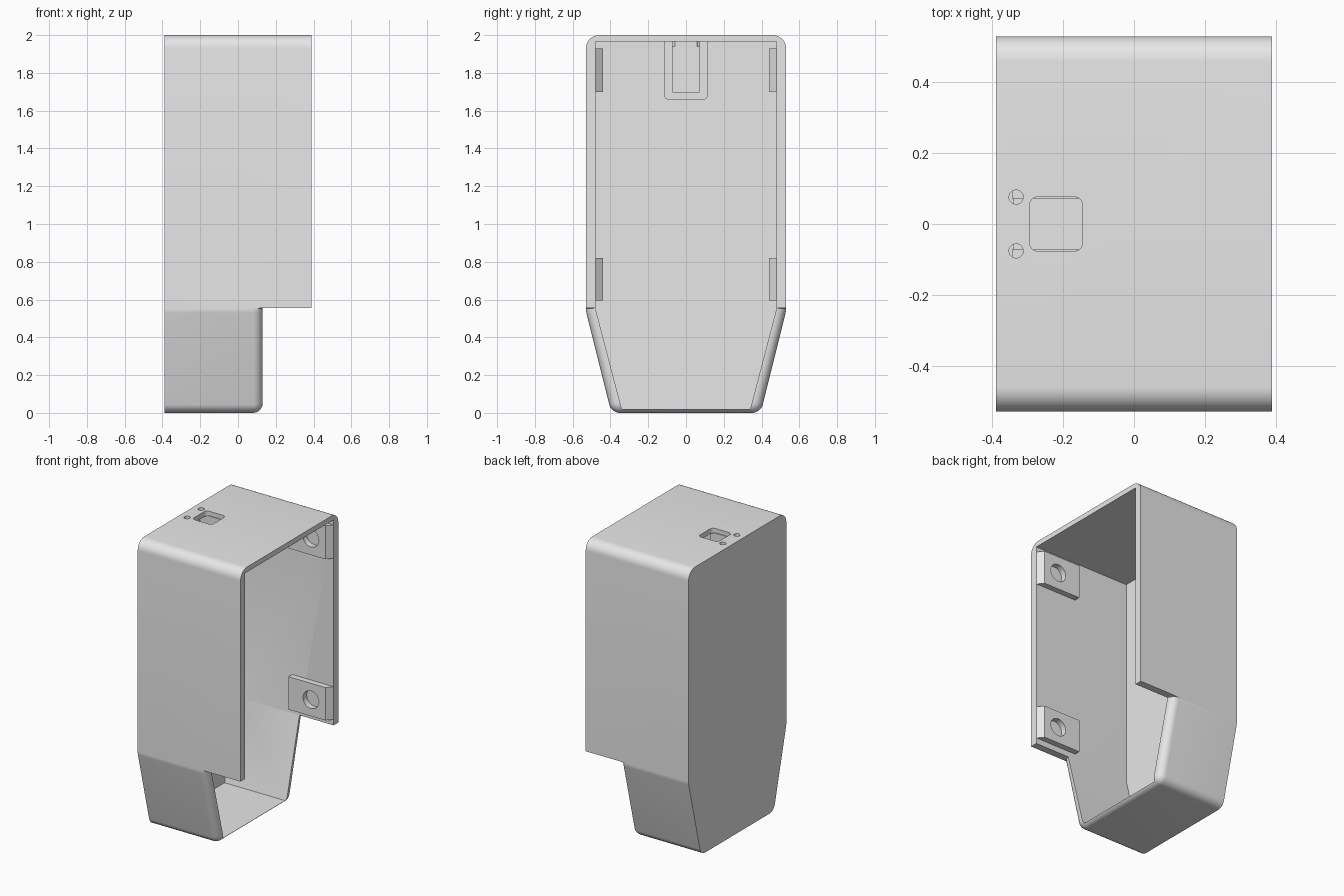
import bpy, bmesh, math
from mathutils import Vector, Matrix

cube = bpy.data.objects.get("Cube")
if cube:
    bpy.data.objects.remove(cube, do_unlink=True)

mat = bpy.data.materials.new("light_grey_plastic")
mat.use_nodes = True
grey = (0.8, 0.8, 0.8, 1)
mat.diffuse_color = grey
mat.node_tree.nodes["Principled BSDF"].inputs["Base Color"].default_value = grey


def rounded(corners, steps=8):
    """Round each (a, b, radius) corner of a closed profile."""
    out = []
    for i, (a, b, r) in enumerate(corners):
        p = Vector((a, b))
        if r == 0:
            out.append(p)
            continue
        u = (Vector(corners[i - 1][:2]) - p).normalized()
        v = (Vector(corners[(i + 1) % len(corners)][:2]) - p).normalized()
        half = u.angle(v) / 2
        centre = p + (u + v).normalized() * r / math.sin(half)
        start = p + u * r / math.tan(half) - centre
        end = p + v * r / math.tan(half) - centre
        turn = math.atan2(start.x * end.y - start.y * end.x, start.dot(end))
        for k in range(steps + 1):
            out.append(centre + Matrix.Rotation(turn * k / steps, 2) @ start)
    return out


def prism(name, profile, axis, lo, hi):
    """Extrude a 2D profile along x (profile is y, z) or z (profile is x, y)."""
    def place(p, t):
        return (t, p[0], p[1]) if axis == "x" else (p[0], p[1], t)
    bm = bmesh.new()
    face = bm.faces.new([bm.verts.new(place(p, lo)) for p in profile])
    ext = bmesh.ops.extrude_face_region(bm, geom=[face])
    shift = Vector(place((0, 0), hi - lo))
    bmesh.ops.translate(bm, vec=shift, verts=[g for g in ext["geom"] if isinstance(g, bmesh.types.BMVert)])
    bmesh.ops.recalc_face_normals(bm, faces=bm.faces)
    return finish(name, bm)


def finish(name, bm):
    mesh = bpy.data.meshes.new(name)
    bm.to_mesh(mesh)
    bm.free()
    mesh.materials.append(mat)
    obj = bpy.data.objects.new(name, mesh)
    bpy.context.scene.collection.objects.link(obj)
    return obj


def cylinder(name, loc, radius, depth, along_y=False):
    bm = bmesh.new()
    m = Matrix.Translation(loc)
    if along_y:
        m = m @ Matrix.Rotation(math.pi / 2, 4, "X")
    bmesh.ops.create_cone(bm, cap_ends=True, segments=32, radius1=radius,
                          radius2=radius, depth=depth, matrix=m)
    return finish(name, bm)


def select(obj):
    bpy.ops.object.select_all(action="DESELECT")
    obj.select_set(True)
    bpy.context.view_layer.objects.active = obj


def cut(obj, cutter):
    cutter.hide_render = True
    mod = obj.modifiers.new("cut", "BOOLEAN")
    mod.operation, mod.solver, mod.object = "DIFFERENCE", "EXACT", cutter
    select(obj)
    bpy.ops.object.modifier_apply(modifier=mod.name)
    bpy.data.objects.remove(cutter, do_unlink=True)


def mirrored(half):
    return half + [(-c[0],) + tuple(c[1:]) for c in reversed(half)]


BACK, FRONT, STEP_X, STEP_Z = -0.39, 0.39, 0.13, 0.555
INNER_BACK, CEILING = -0.34, 1.965

# Outer body with tapered foot
outer = mirrored([(0.395, 0, 0.06), (0.53, 0.54, 0.1), (0.53, 2, 0.07)])
shell = prism("housing_shell", rounded(outer), "x", BACK, FRONT)

# Step below the deep upper part
cut(shell, prism("step_cutter", [(-1, -1), (1, -1), (1, STEP_Z), (-1, STEP_Z)], "x", STEP_X, 1))

# Rounded rim of the foot
bm = bmesh.new()
bm.from_mesh(shell.data)
rim = [e for e in bm.edges
       if all(abs(v.co.x - STEP_X) < 1e-4 for v in e.verts)
       and min(v.co.z for v in e.verts) < STEP_Z - 1e-3]
bmesh.ops.bevel(bm, geom=rim, offset=0.05, segments=6, profile=0.5, affect="EDGES", clamp_overlap=False)
bm.to_mesh(shell.data)
bm.free()

# Hollow interior, open to the side
inner = mirrored([(0.34, 0.02), (0.48, STEP_Z), (0.48, CEILING)])
cut(shell, prism("cavity_cutter", inner, "x", INNER_BACK, 1))

# Port opening and two pin holes in the top
port = rounded([(-0.295, -0.077, 0.025), (-0.145, -0.077, 0.025),
                (-0.145, 0.077, 0.025), (-0.295, 0.077, 0.025)])
cut(shell, prism("port_cutter", port, "z", 1.9, 2.1))
for y in (-0.076, 0.076):
    cut(shell, cylinder("pin_cutter", (-0.333, y, 2.0), 0.02, 0.12))

# U-shaped cradle under the port
cradle = mirrored([(0.113, CEILING + 0.005, 0), (0.113, 1.66, 0.015)])
cradle += [(-0.072, CEILING + 0.005, 0)][::-1]
cradle = [(0.072, CEILING + 0.005, 0), (0.113, CEILING + 0.005, 0), (0.113, 1.66, 0.015),
          (-0.113, 1.66, 0.015), (-0.113, CEILING + 0.005, 0), (-0.072, CEILING + 0.005, 0),
          (-0.072, 1.7, 0), (0.072, 1.7, 0)]
parts = [shell, prism("port_cradle", rounded(cradle), "x", INNER_BACK - 0.005, -0.13)]

# Four mounting pads with round sockets on the inner side walls
for side, label in ((1, "back"), (-1, "front")):
    for z0, z1, level in ((0.595, 0.82, "lower"), (1.7, 1.93, "upper")):
        plan = [(0.075, 0.485), (0.075, 0.44), (0.355, 0.44), (0.388, 0.48), (0.388, 0.485)]
        pad = prism(f"{level}_{label}_pad", [(x, y * side) for x, y in plan], "z", z0, z1)
        cut(pad, cylinder("socket_cutter", (0.245, 0.46 * side, (z0 + z1) / 2), 0.06, 0.2, True))
        parts.append(pad)

for obj in parts:
    select(obj)
    bpy.ops.object.shade_smooth_by_angle(angle=math.radians(30))
